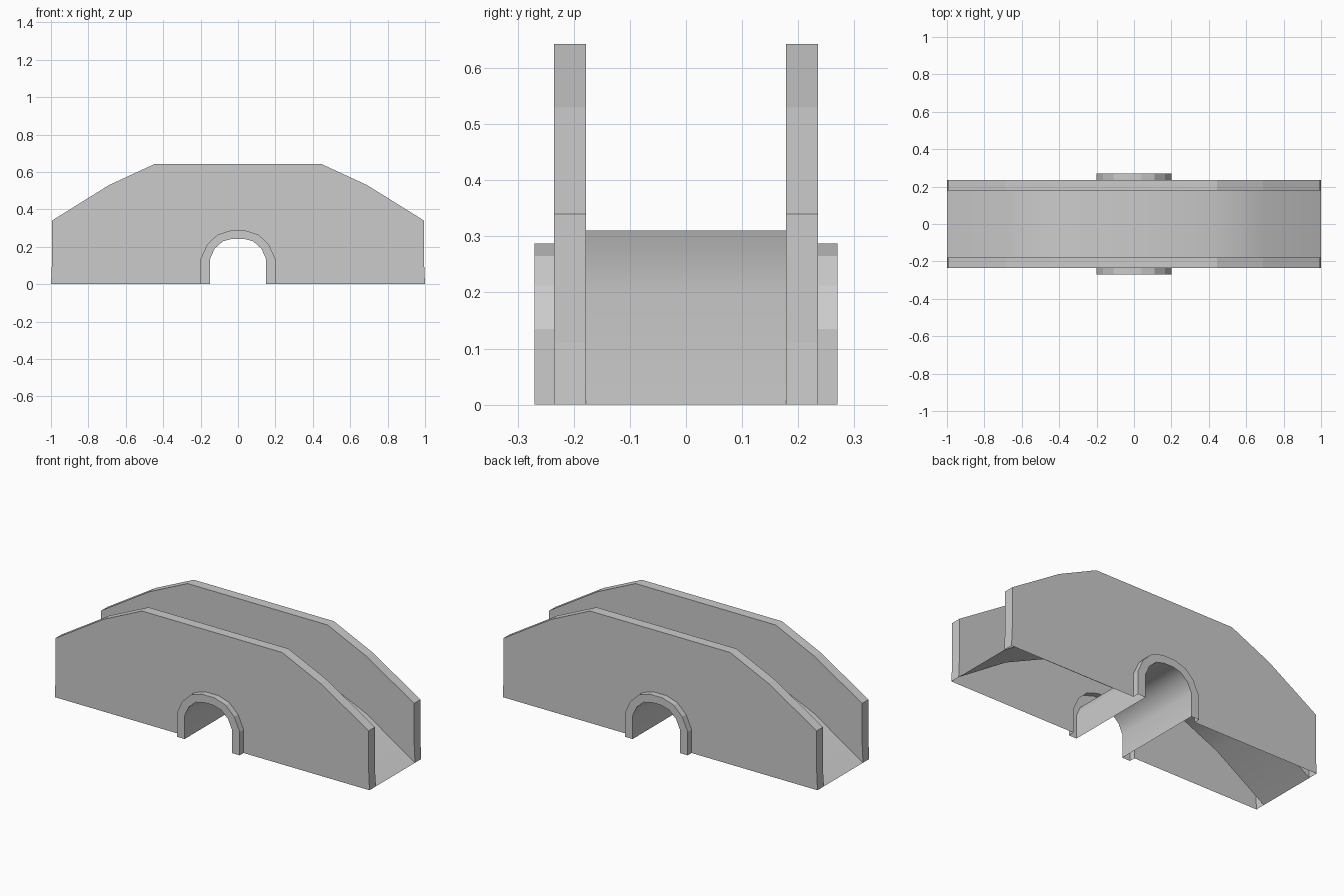
import bpy
import bmesh

cube = bpy.data.objects.get("Cube")
if cube:
    bpy.data.objects.remove(cube, do_unlink=True)

stone = bpy.data.materials.new("stone grey")
stone.use_nodes = True
GREY = (0.6, 0.6, 0.6, 1)
stone.diffuse_color = GREY
stone.node_tree.nodes["Principled BSDF"].inputs["Base Color"].default_value = GREY


def symmetric(half):
    """Complete a left-half (x, z) profile, running from -x to +x."""
    return half + [(-x, z) for x, z in reversed(half) if x != 0]


# Half profiles, from the left foot towards the middle
SILHOUETTE = symmetric([(-1, 0), (-0.995, 0.11), (-0.995, 0.34), (-0.69, 0.53), (-0.445, 0.643)])
DECK = symmetric([(-1, 0), (-0.69, 0.2), (-0.445, 0.31)])
RING = symmetric([(-0.2, 0), (-0.2, 0.135), (-0.165, 0.212), (-0.11, 0.265), (-0.04, 0.287)])
TUNNEL = symmetric([(-0.15, 0), (-0.15, 0.135), (-0.125, 0.19), (-0.08, 0.23), (-0.03, 0.243)])
Y_RING, Y_OUT, Y_IN = -0.27, -0.235, -0.178


def strip(bm, profile, y0, y1):
    """Extrude a profile along y; left-to-right profiles face outward."""
    a = [bm.verts.new((x, y0, z)) for x, z in profile]
    b = [bm.verts.new((x, y1, z)) for x, z in profile]
    for i in range(len(profile) - 1):
        bm.faces.new((a[i], a[i + 1], b[i + 1], b[i]))


def panel(bm, upper, lower, y, front):
    """Flat upright face between two profiles."""
    outline = upper + [p for p in reversed(lower) if p not in upper]
    if front:
        outline.reverse()
    bm.faces.new([bm.verts.new((x, y, z)) for x, z in outline])


def finish(bm, name, mirrored=False, smooth=False):
    bmesh.ops.remove_doubles(bm, verts=bm.verts, dist=0.0001)
    mesh = bpy.data.meshes.new(name)
    bm.to_mesh(mesh)
    bm.free()
    mesh.materials.append(stone)
    for face in mesh.polygons:
        face.use_smooth = smooth
    obj = bpy.data.objects.new(name, mesh)
    bpy.context.collection.objects.link(obj)
    if mirrored:
        mod = obj.modifiers.new("other side", 'MIRROR')
        mod.use_axis = (False, True, False)
        mod.use_mirror_merge = False
    return obj


# Side walls: outer face, rim and the parapet above the deck, open underneath
bm = bmesh.new()
panel(bm, SILHOUETTE, RING, Y_OUT, True)
strip(bm, SILHOUETTE, Y_OUT, Y_IN)
panel(bm, SILHOUETTE, DECK, Y_IN, False)
finish(bm, "side_walls", mirrored=True)

# Raised arch surrounds
bm = bmesh.new()
panel(bm, RING, TUNNEL, Y_RING, True)
strip(bm, RING, Y_RING, Y_OUT)
finish(bm, "arch_surrounds", mirrored=True)

# Curved road deck
bm = bmesh.new()
strip(bm, DECK, Y_IN, -Y_IN)
finish(bm, "road_deck", smooth=True)

# Tunnel lining through the whole bridge
bm = bmesh.new()
strip(bm, TUNNEL[::-1], Y_RING, -Y_RING)
finish(bm, "tunnel_lining", smooth=True)
